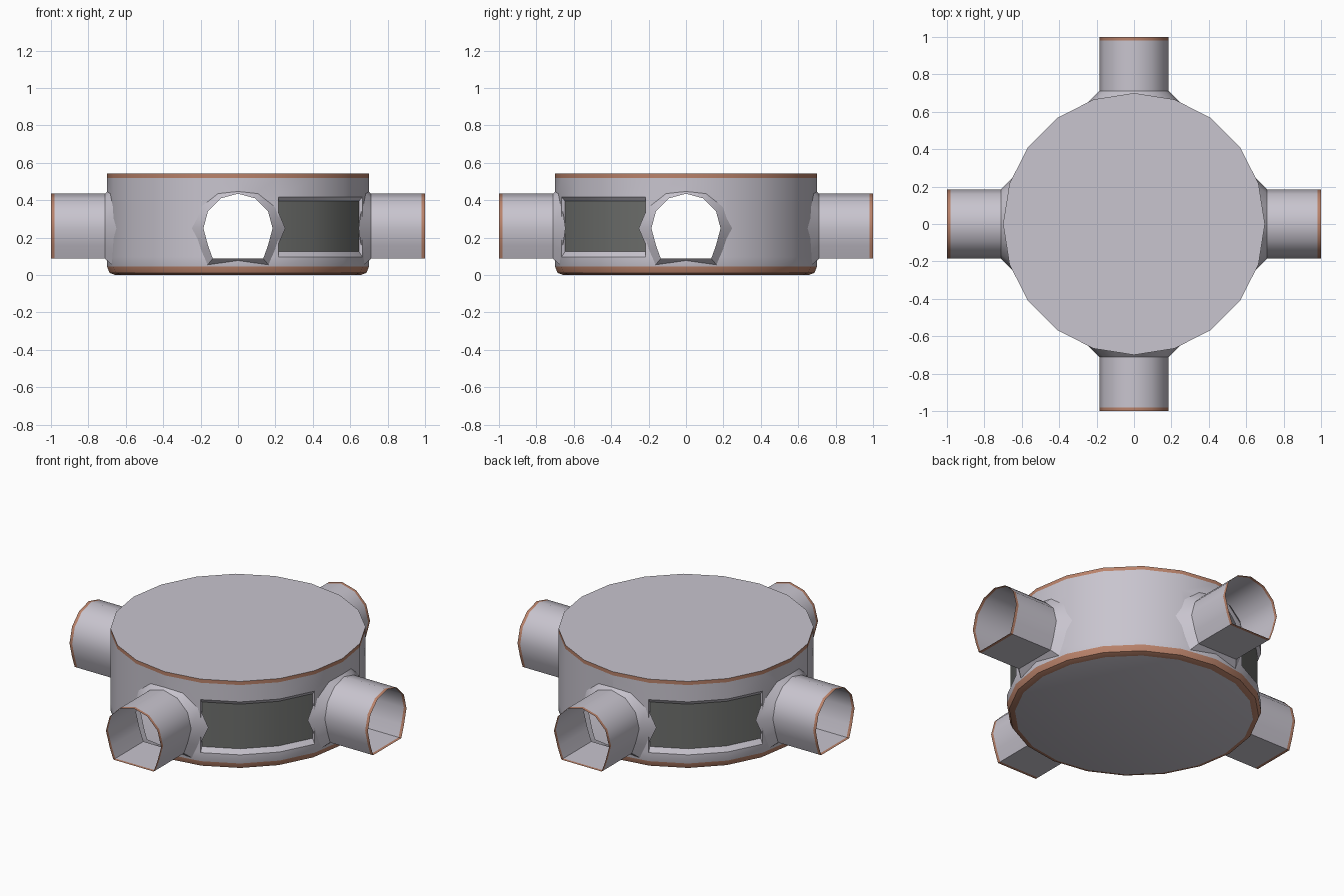
import bpy, bmesh, math
from mathutils import Matrix, Vector

if "Cube" in bpy.data.objects:
    bpy.data.objects.remove(bpy.data.objects["Cube"])


def material(name, rgb):
    m = bpy.data.materials.new(name)
    m.diffuse_color = (*rgb, 1)
    m.use_nodes = True
    m.node_tree.nodes["Principled BSDF"].inputs["Base Color"].default_value = m.diffuse_color
    return m


GREY = material("light_grey", (0.58, 0.555, 0.62))
BROWN = material("copper_trim", (0.49, 0.225, 0.145))
DARK = material("dark_window", (0.155, 0.16, 0.152))
MATS = (GREY, BROWN, DARK)


def finish(bm, name):
    """Smooth shading with sharp creases, then make the object."""
    for f in bm.faces:
        f.smooth = True
    for e in bm.edges:
        e.smooth = len(e.link_faces) == 2 and e.calc_face_angle(3) < math.radians(32)
    me = bpy.data.meshes.new(name)
    bm.to_mesh(me)
    bm.free()
    for m in MATS:
        me.materials.append(m)
    ob = bpy.data.objects.new(name, me)
    bpy.context.collection.objects.link(ob)
    return ob


# Tube cross-section: twelve-sided circle with a flat bottom
CZ, R = 0.25, 0.185
upper = [(R * math.sin(math.radians(a)), R * math.cos(math.radians(a)))
         for a in range(-120, 121, 30)]
SECTION = [(-0.135, -0.162)] + upper + [(0.135, -0.162)]
N = len(SECTION)


def ring(bm, y, scale=1.0):
    return [bm.verts.new((u * scale, -y, CZ + w * scale)) for u, w in SECTION]


def bridge(bm, a, b, mat=0):
    n = len(a)
    for i in range(n):
        f = bm.faces.new((a[i], a[(i + 1) % n], b[(i + 1) % n], b[i]))
        f.material_index = mat


# Drum: twenty-sided profile with two recessed windows
SIDES = 20
PROFILE = [(0.655, 0), (0.687, 0.012), (0.7, 0.045), (0.7, 0.097),
           (0.7, 0.418), (0.7, 0.52), (0.7, 0.542)]
BAND_MATS = (1, 1, 0, 0, 0, 1)


def polar(r, i, z):
    a = 2 * math.pi * i / SIDES
    return (r * math.cos(a), r * math.sin(a), z)


bm = bmesh.new()
rings = [[bm.verts.new(polar(r, i, z)) for i in range(SIDES)] for r, z in PROFILE]
bm.faces.new(rings[0][::-1])
bm.faces.new(rings[-1])
windows = (6, 16)  # first facet of the back-left and front-right windows
window_facets = {s + k for s in windows for k in range(3)}
for b, mat in enumerate(BAND_MATS):
    for i in range(SIDES):
        if b == 3 and i in window_facets:
            continue
        j = (i + 1) % SIDES
        f = bm.faces.new((rings[b][i], rings[b][j], rings[b + 1][j], rings[b + 1][i]))
        f.material_index = mat
for s in windows:
    idx = [(s + k) % SIDES for k in range(4)]
    lo = [bm.verts.new(polar(0.68, i, 0.125)) for i in idx]
    hi = [bm.verts.new(polar(0.68, i, 0.395)) for i in idx]
    out_lo, out_hi = [rings[3][i] for i in idx], [rings[4][i] for i in idx]
    for k in range(3):
        bm.faces.new((out_lo[k], out_lo[k + 1], lo[k + 1], lo[k]))
        bm.faces.new((lo[k], lo[k + 1], hi[k + 1], hi[k])).material_index = 2
        bm.faces.new((hi[k], hi[k + 1], out_hi[k + 1], out_hi[k]))
    for k in (0, 3):
        bm.faces.new((out_lo[k], lo[k], hi[k], out_hi[k]))
bmesh.ops.recalc_face_normals(bm, faces=bm.faces)
drum = finish(bm, "drum_body")

# Cutter for the four tube openings
bm = bmesh.new()
for q in range(4):
    a, b = ring(bm, 0.3), ring(bm, 0.8)
    bridge(bm, a, b)
    bm.faces.new(a)
    bm.faces.new(b)
    bmesh.ops.rotate(bm, verts=a + b, cent=(0, 0, 0),
                     matrix=Matrix.Rotation(q * math.pi / 2, 3, 'Z'))
bmesh.ops.recalc_face_normals(bm, faces=bm.faces)
cutter = finish(bm, "opening_cutter")
cutter.hide_render = True
mod = drum.modifiers.new("openings", 'BOOLEAN')
mod.operation, mod.solver, mod.object = 'DIFFERENCE', 'EXACT', cutter
deps = bpy.context.evaluated_depsgraph_get()
bm = bmesh.new()
bm.from_object(drum, deps)
bpy.data.objects.remove(drum)
bpy.data.objects.remove(cutter)

# Remove the pocket walls so the drum is a hollow shell
inner = []
for f in bm.faces:
    c = f.calc_center_median()
    if 0.06 < c.z < 0.5 and Vector((c.x, c.y)).length < 0.6:
        inner.append(f)
bmesh.ops.delete(bm, geom=inner, context='FACES')
finish(bm, "drum_body")


def drum_depth(u):
    """Distance of the drum surface along a tube's axis, at side offset u."""
    u = abs(u)
    return min(0.7 - 0.1584 * u, 0.776 - 0.5095 * u)


# Tubes with flared collars and copper rims
JOINT = 0.712
for q, side in enumerate(("front", "right", "back", "left")):
    bm = bmesh.new()
    base = []
    for u, w in SECTION:
        s = 0.0
        while JOINT - s > drum_depth(u * (1 + s / R)) and s < 0.08:
            s += 0.001
        s += 0.006  # sink the flare slightly into the drum
        k = 1 + s / R
        base.append(bm.verts.new((u * k, -(JOINT - s), CZ + w * k)))
    joint, band, end = ring(bm, JOINT), ring(bm, 0.982), ring(bm, 1.0)
    bridge(bm, base, joint)
    bridge(bm, joint, band)
    bridge(bm, band, end, 1)
    bmesh.ops.recalc_face_normals(bm, faces=bm.faces)
    # Make the open tube's normals point away from its axis
    f = max(bm.faces, key=lambda f: f.calc_center_median().z)
    if f.normal.z < 0:
        bmesh.ops.reverse_faces(bm, faces=bm.faces)
    bmesh.ops.rotate(bm, verts=bm.verts, cent=(0, 0, 0),
                     matrix=Matrix.Rotation(q * math.pi / 2, 3, 'Z'))
    finish(bm, side + "_tube")
